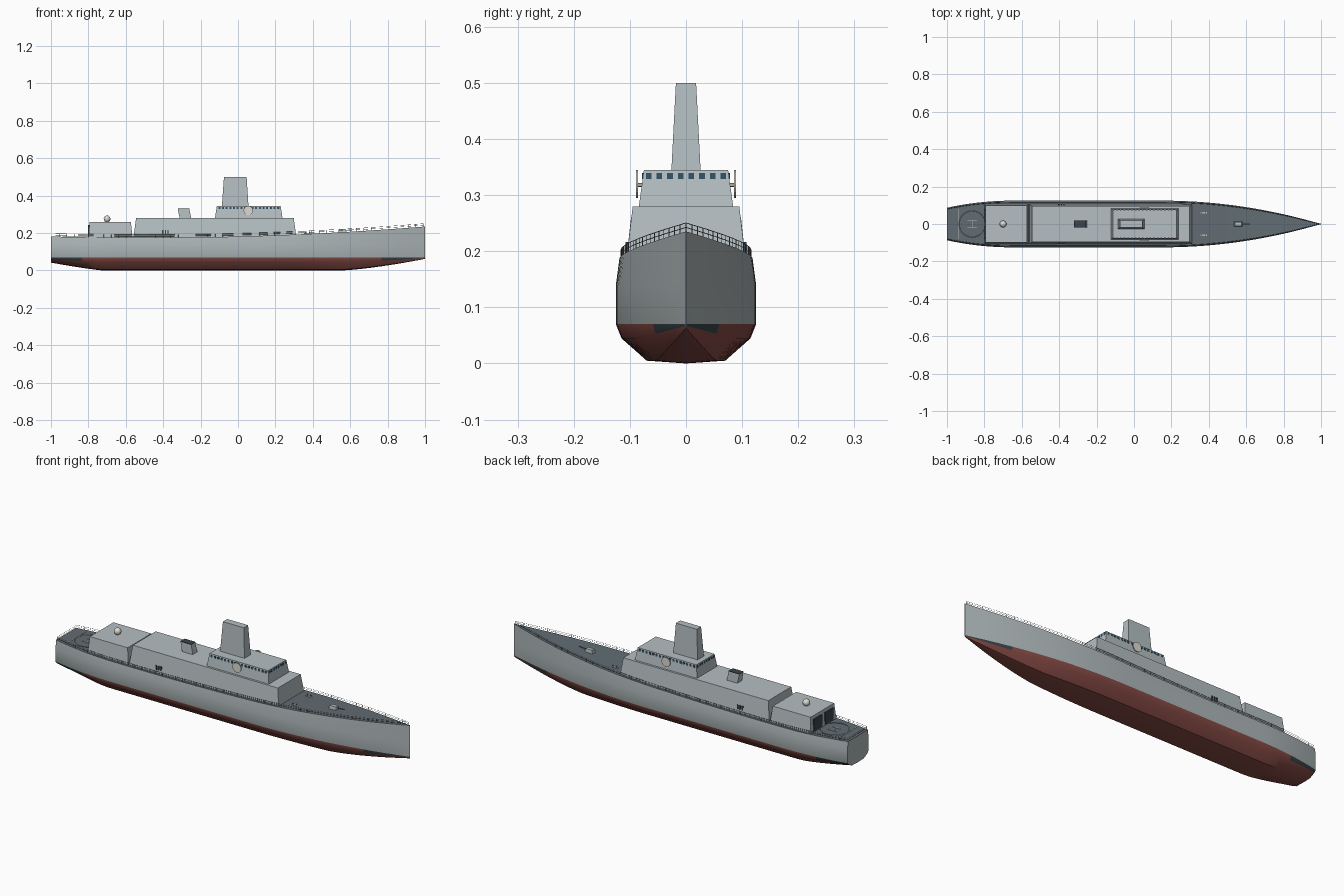
import bpy, bmesh, math
from mathutils import Vector, Matrix

if "Cube" in bpy.data.objects:
    bpy.data.objects.remove(bpy.data.objects["Cube"])


def mat(name, r, g, b):
    m = bpy.data.materials.new(name)
    m.diffuse_color = (r, g, b, 1)
    m.use_nodes = True
    m.node_tree.nodes["Principled BSDF"].inputs["Base Color"].default_value = m.diffuse_color
    return m


GREY = mat("hull_grey", 0.42, 0.47, 0.48)
HOUSE = mat("house_grey", 0.46, 0.52, 0.54)
RED = mat("antifouling_red", 0.24, 0.07, 0.06)
DARK = mat("boot_dark", 0.04, 0.06, 0.07)
DECK = mat("deck_dark", 0.12, 0.15, 0.17)
GLASS = mat("window_blue", 0.03, 0.09, 0.13)
PALE = mat("pale_paint", 0.72, 0.70, 0.64)
MARK = mat("deck_marking", 0.5, 0.55, 0.55)
RAIL = mat("rail_grey", 0.2, 0.24, 0.25)


def finish(name, bm, *mats):
    me = bpy.data.meshes.new(name)
    bmesh.ops.recalc_face_normals(bm, faces=bm.faces)
    bm.to_mesh(me)
    bm.free()
    for m in mats:
        me.materials.append(m)
    ob = bpy.data.objects.new(name, me)
    bpy.context.collection.objects.link(ob)
    return ob


def add_box(bm, c, s):
    m = Matrix.Translation(c) @ Matrix.Diagonal((*s, 1))
    bmesh.ops.create_cube(bm, size=1, matrix=m)


def boxes(name, items, m):
    bm = bmesh.new()
    for c, s in items:
        add_box(bm, c, s)
    return finish(name, bm, m)


def strut(bm, a, b, r, n=4):
    a, b = Vector(a), Vector(b)
    d = b - a
    m = Matrix.Translation((a + b) / 2) @ d.to_track_quat('Z', 'Y').to_matrix().to_4x4()
    bmesh.ops.create_cone(bm, cap_ends=True, segments=n, radius1=r, radius2=r,
                          depth=d.length, matrix=m)


def taper(name, low, high, m):
    """Tapered block; low and high are (x0, x1, half width, z)."""
    bm = bmesh.new()
    rings = [[bm.verts.new((x, y, z)) for x, y in ((a, -w), (b, -w), (b, w), (a, w))]
             for a, b, w, z in (low, high)]
    bm.faces.new(rings[0])
    bm.faces.new(rings[1])
    for i in range(4):
        j = (i + 1) % 4
        bm.faces.new((rings[0][i], rings[0][j], rings[1][j], rings[1][i]))
    return finish(name, bm, m)


# Hull lines
def beam(x):
    if x > 0.15:
        return max(0.125 * (1 - ((x - 0.15) / 0.85) ** 2), 0.001)
    if x < -0.65:
        return 0.125 - 0.038 * ((-0.65 - x) / 0.35) ** 2
    return 0.125


def sheer(x):
    return 0.175 + 0.0267 * (x + 0.5) ** 2


def keel(x):
    if x > 0.55:
        return 0.062 * ((x - 0.55) / 0.45) ** 1.4
    if x < -0.72:
        return 0.042 * ((-0.72 - x) / 0.28) ** 1.2
    return 0.0


def section(x):
    b, k, d = beam(x), keel(x), sheer(x)
    u = 0.07 - k
    half = [(0.56 * b, k + 0.07 * u), (0.92 * b, k + 0.64 * u), (b, 0.07),
            (b, 0.14), (0.95 * b, d)]
    return [(-y, z) for y, z in reversed(half)] + [(0, k)] + half


# Hull: lofted sections, deck and transom
N = 60
xs = [-1 + 2 * i / N for i in range(N + 1)]
bm = bmesh.new()
rows = [[bm.verts.new((x, y, z)) for y, z in section(x)] for x in xs]
for i in range(N):
    xm = (xs[i] + xs[i + 1]) / 2
    for j in range(10):
        f = bm.faces.new((rows[i][j], rows[i + 1][j], rows[i + 1][j + 1], rows[i][j + 1]))
        f.smooth = True
        strip = min(j, 9 - j)
        f.material_index = 0 if strip < 2 else 1
        if strip == 2 and (xm > 0.78 or xm < -0.85):
            f.material_index = 2
    f = bm.faces.new((rows[i][0], rows[i][10], rows[i + 1][10], rows[i + 1][0]))
    f.material_index = 3
bm.faces.new(rows[0])
bm.faces.new(rows[-1])
hull = finish("hull", bm, GREY, RED, DARK, DECK)
bpy.context.view_layer.objects.active = hull
hull.select_set(True)
bpy.ops.object.shade_smooth_by_angle(angle=math.radians(35))
hull.select_set(False)

# Deckhouses, bridge, mast and funnel
taper("main_deckhouse", (-0.56, 0.313, 0.108, 0.17), (-0.545, 0.298, 0.095, 0.28), HOUSE)
taper("hangar", (-0.80, -0.563, 0.108, 0.17), (-0.793, -0.573, 0.098, 0.26), HOUSE)
taper("bridge", (-0.123, 0.238, 0.084, 0.28), (-0.113, 0.228, 0.075, 0.345), HOUSE)
taper("mast", (-0.086, 0.056, 0.026, 0.345), (-0.075, 0.046, 0.018, 0.5), HOUSE)
taper("funnel", (-0.312, -0.25, 0.019, 0.28), (-0.322, -0.26, 0.017, 0.328), HOUSE)
taper("funnel_cap", (-0.322, -0.26, 0.0175, 0.328), (-0.322, -0.26, 0.0175, 0.331), DARK)

# Bridge windows on front, back and both sides
wins = []
for i in range(8):
    y = -0.0665 + 0.019 * i
    wins += [((0.229, y, 0.334), (0.004, 0.010, 0.011)),
             ((-0.114, y, 0.334), (0.004, 0.010, 0.011))]
for i in range(17):
    for s in (-1, 1):
        wins.append(((-0.1 + 0.0197 * i, s * 0.0762, 0.334), (0.011, 0.004, 0.011)))
boxes("bridge_windows", wins, GLASS)

# Hangar doors and side vents
boxes("hangar_doors", [((-0.798, s * 0.047, 0.212), (0.007, 0.068, 0.062))
                       for s in (-1, 1)], DARK)
boxes("side_vents", [((x, s * 0.1035, 0.205), (0.007, 0.008, 0.022))
                     for s in (-1, 1) for x in (-0.402, -0.388, -0.374)], DARK)

# Round side panels beside the bridge, with brackets
for s, side in ((-1, "right"), (1, "left")):
    bm = bmesh.new()
    strut(bm, (0.055, s * 0.0855, 0.32), (0.055, s * 0.0895, 0.32), 0.025, 20)
    strut(bm, (0.055, s * 0.074, 0.318), (0.055, s * 0.086, 0.318), 0.004, 6)
    finish("bridge_disc_" + side, bm, PALE)

# Radar dome
bm = bmesh.new()
bmesh.ops.create_uvsphere(bm, u_segments=20, v_segments=12, radius=0.018,
                          matrix=Matrix.Translation((-0.7, 0, 0.276)))
for f in bm.faces:
    f.smooth = True
finish("radar_dome", bm, PALE)

# Foredeck gun
gz = sheer(0.56)
taper("gun_house", (0.535, 0.582, 0.013, gz - 0.004), (0.54, 0.575, 0.010, gz + 0.017), HOUSE)
bm = bmesh.new()
strut(bm, (0.57, 0, gz + 0.009), (0.62, 0, gz + 0.013), 0.002, 8)
finish("gun_barrel", bm, RAIL)

# Mooring bollards
bm = bmesh.new()
for s in (-1, 1):
    z = sheer(0.37)
    add_box(bm, (0.372, s * 0.06, z + 0.001), (0.035, 0.008, 0.003))
    for x in (0.362, 0.382):
        strut(bm, (x, s * 0.06, z), (x, s * 0.06, z + 0.012), 0.003, 8)
finish("bollards", bm, MARK)

# Helicopter deck markings
hz = sheer(-0.865) + 0.0015
bm = bmesh.new()
pts = [(-0.865 + 0.07 * math.cos(i * math.pi / 20), 0.07 * math.sin(i * math.pi / 20), hz)
       for i in range(40)]
for i in range(40):
    strut(bm, pts[i], pts[(i + 1) % 40], 0.0012)
for y in (-0.018, 0.018):
    add_box(bm, (-0.865, y, hz), (0.05, 0.004, 0.002))
add_box(bm, (-0.865, 0, hz), (0.004, 0.036, 0.002))
add_box(bm, (-0.937, 0, hz + 0.0005), (0.003, 0.16, 0.002))
finish("helideck_markings", bm, MARK)

# Deck railings along both sides and across the stern
bm = bmesh.new()
M = 50
edge = [-0.995 + 1.985 * i / M for i in range(M + 1)]
for s in (-1, 1):
    base = [Vector((x, s * max(0.95 * beam(x) - 0.003, 0.0005), sheer(x))) for x in edge]
    for i, p in enumerate(base):
        strut(bm, p, p + Vector((0, 0, 0.016)), 0.0007)
        if i < M:
            for h in (0.008, 0.016):
                up = Vector((0, 0, h))
                strut(bm, p + up, base[i + 1] + up, 0.0007)
y = 0.95 * beam(-0.995) - 0.003
for h in (0.008, 0.016):
    z = sheer(-0.995) + h
    strut(bm, (-0.995, -y, z), (-0.995, y, z), 0.0007)
finish("deck_railings", bm, RAIL)
